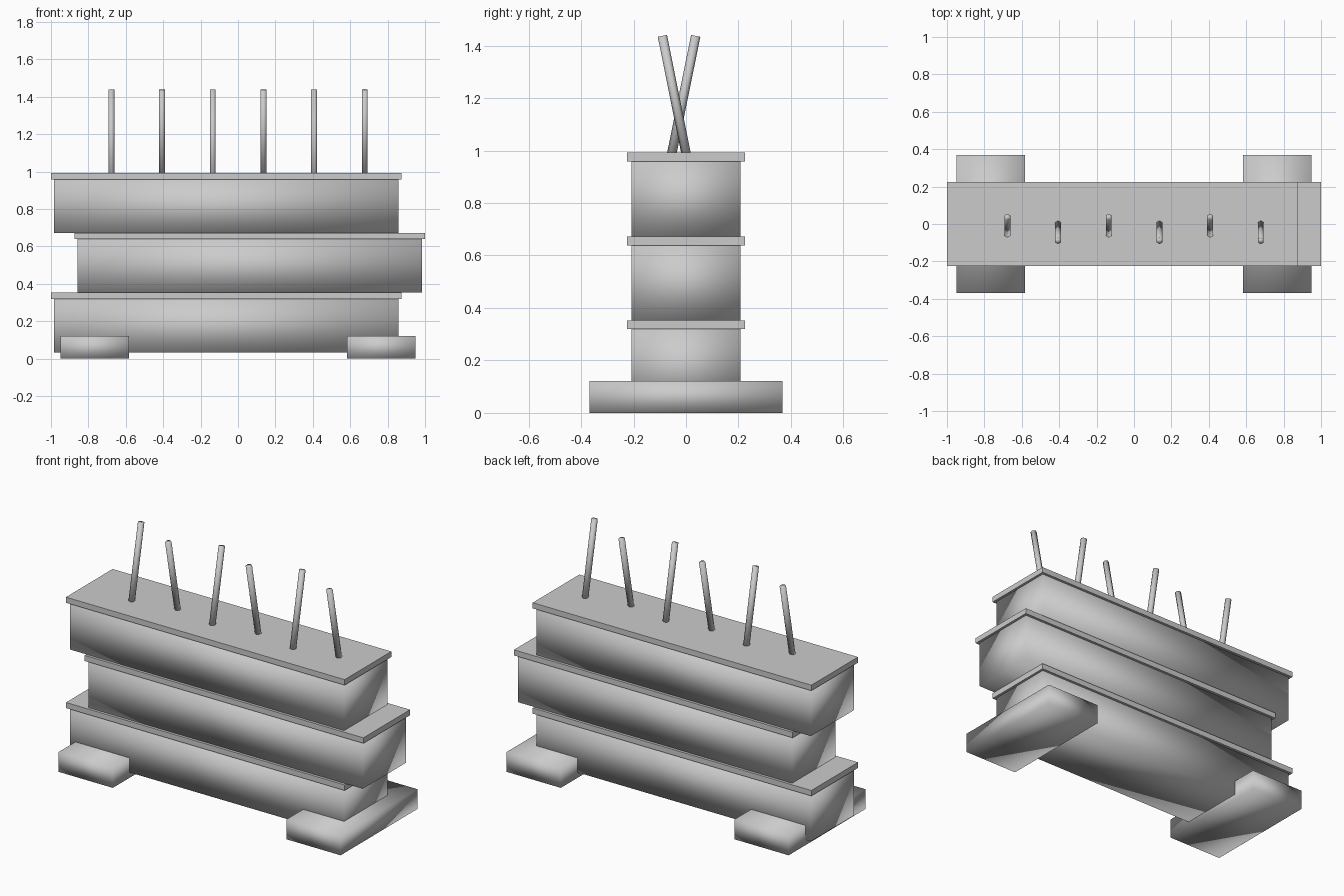
import bpy
import math
from mathutils import Vector

old = bpy.data.objects.get("Cube")
if old:
    bpy.data.objects.remove(old, do_unlink=True)


def make_material(name, value):
    mat = bpy.data.materials.new(name)
    mat.use_nodes = True
    colour = (value, value, value, 1)
    mat.diffuse_color = colour
    mat.node_tree.nodes["Principled BSDF"].inputs["Base Color"].default_value = colour
    return mat


grey = make_material("light grey", 0.6)


def finish(obj, name, smooth):
    obj.name = name
    obj.data.materials.append(grey)
    for poly in obj.data.polygons:
        poly.use_smooth = smooth


def box(name, x, half_x, half_y, bottom, top, smooth):
    bpy.ops.mesh.primitive_cube_add(size=2)
    obj = bpy.context.object
    half_z = (top - bottom) / 2
    for v in obj.data.vertices:
        v.co = (v.co.x * half_x, v.co.y * half_y, v.co.z * half_z)
    obj.location = (x, 0, bottom + half_z)
    finish(obj, name, smooth)


def rod(name, start, end, radius):
    axis = end - start
    bpy.ops.mesh.primitive_cylinder_add(vertices=6, radius=radius, depth=axis.length,
                                        location=(start + end) / 2)
    obj = bpy.context.object
    obj.rotation_euler = (math.atan2(-axis.y, axis.z), 0, 0)
    finish(obj, name, True)


# Three stacked tiers, shifted alternately, each with an overhanging lid
STEP = 0.32
for i, tier in enumerate(("lower", "middle", "upper")):
    x = 0.063 if i == 1 else -0.063
    z = 0.033 + i * STEP
    box(tier + "_body", x, 0.922, 0.208, z, z + 0.286, True)
    box(tier + "_lid", x, 0.937, 0.224, z + 0.286, z + STEP, False)

# Feet running crosswise under both ends
for side, sign in (("right", -1), ("left", 1)):
    box(side + "_foot", sign * 0.766, 0.182, 0.368, 0, 0.121, True)

# Row of thin rods leaning alternately back and forward
for i in range(6):
    x = -0.677 + i * 0.271
    foot_y, top_y = (-0.06, 0.037) if i % 2 == 0 else (0.006, -0.09)
    rod(f"rod_{i + 1}", Vector((x, foot_y, 0.96)), Vector((x, top_y, 1.437)), 0.018)
